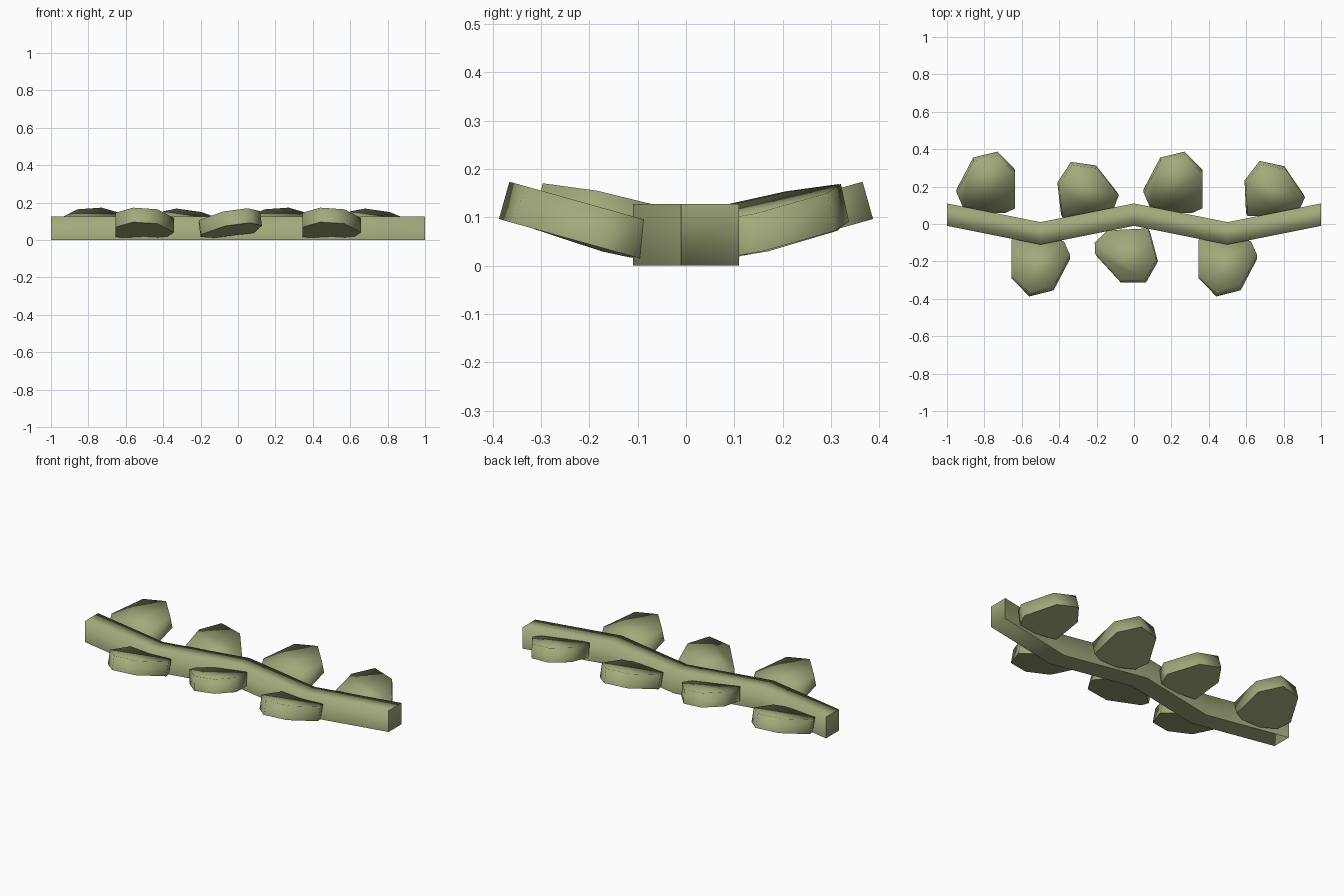
import bpy
import bmesh
from math import cos, sin, radians
from mathutils import Vector

cube = bpy.data.objects.get("Cube")
if cube:
    bpy.data.objects.remove(cube, do_unlink=True)

green = bpy.data.materials.new("olive_green")
green.use_nodes = True
colour = (0.36, 0.40, 0.20, 1)
green.diffuse_color = colour
green.node_tree.nodes["Principled BSDF"].inputs["Base Color"].default_value = colour
green.node_tree.nodes["Principled BSDF"].inputs["Roughness"].default_value = 0.8


def finish(bm, name, hard_faces):
    """Smooth shading, with the outline of the given faces kept sharp."""
    bmesh.ops.recalc_face_normals(bm, faces=bm.faces[:])
    for f in bm.faces:
        f.smooth = True
    for f in hard_faces:
        for e in f.edges:
            if not all(g in hard_faces for g in e.link_faces):
                e.smooth = False
    mesh = bpy.data.meshes.new(name)
    bm.to_mesh(mesh)
    bm.free()
    mesh.materials.append(green)
    obj = bpy.data.objects.new(name, mesh)
    bpy.context.collection.objects.link(obj)
    return obj


def stem(half_width=0.06, height=0.127, sway=0.05):
    """Square stem zigzagging along x."""
    bm = bmesh.new()
    rings = []
    for i in range(5):
        y = sway if i % 2 == 0 else -sway
        section = [(-half_width, 0), (half_width, 0),
                   (half_width, height), (-half_width, height)]
        rings.append([bm.verts.new((-1 + i / 2, y + dy, z)) for dy, z in section])
    hard = [bm.faces.new(rings[0]), bm.faces.new(rings[-1])]
    for a, b in zip(rings, rings[1:]):
        for k in range(4):
            n = (k + 1) % 4
            f = bm.faces.new((a[k], a[n], b[n], b[k]))
            if k == 0:
                hard.append(f)
    finish(bm, "stem", hard)


def leaf(name, outline, plane, x, turn, thickness=0.08):
    """Thick faceted leaf: underside outline on a tilted plane, raised along its normal."""
    base, slope_x, slope_y = plane
    normal = Vector((-slope_x, -slope_y, 1)).normalized() * thickness
    bm = bmesh.new()
    low = [Vector((u, v, base + slope_x * u + slope_y * v)) for u, v in outline]
    bottom = [bm.verts.new(p) for p in low]
    top = [bm.verts.new(p + normal) for p in low]
    underside = bm.faces.new(bottom)
    bm.faces.new(top)
    for i in range(len(low)):
        j = (i + 1) % len(low)
        bm.faces.new((bottom[i], bottom[j], top[j], top[i]))
    c, s = cos(radians(turn)), sin(radians(turn))
    for v in bm.verts:
        px, py = v.co.x, v.co.y
        v.co.x, v.co.y = x + c * px - s * py, s * px + c * py
    finish(bm, name, [underside])


# Leaf undersides, stalk at the origin and tip towards +y
pointed = [(0.06, 0.387), (-0.07, 0.355), (-0.158, 0.187), (-0.126, 0.115),
           (-0.03, 0.08), (0.1, 0.08), (0.155, 0.105), (0.155, 0.29)]
blunt = [(-0.087, 0.332), (-0.16, 0.222), (-0.14, 0.05), (0.03, 0.06),
         (0.13, 0.09), (0.16, 0.17), (0.047, 0.313)]
rounded = [(0.07, 0.313), (-0.064, 0.313), (-0.128, 0.2), (-0.085, 0.04),
           (0.13, 0.05), (0.2, 0.115), (0.198, 0.174)]
pointed_plane = (-0.012, 0, 0.28)
blunt_plane = (0.0114, -0.11, 0.21)
rounded_plane = (0.0185, -0.13, 0.21)

stem()
leaf("back_leaf_1", pointed, pointed_plane, -0.79, 0)
leaf("back_leaf_2", blunt, blunt_plane, -0.25, 0)
leaf("back_leaf_3", pointed, pointed_plane, 0.21, 0)
leaf("back_leaf_4", blunt, blunt_plane, 0.735, -4)
leaf("front_leaf_1", pointed, pointed_plane, -0.5, 180)
leaf("front_leaf_2", rounded, rounded_plane, 0, 180)
leaf("front_leaf_3", pointed, pointed_plane, 0.5, 180)
